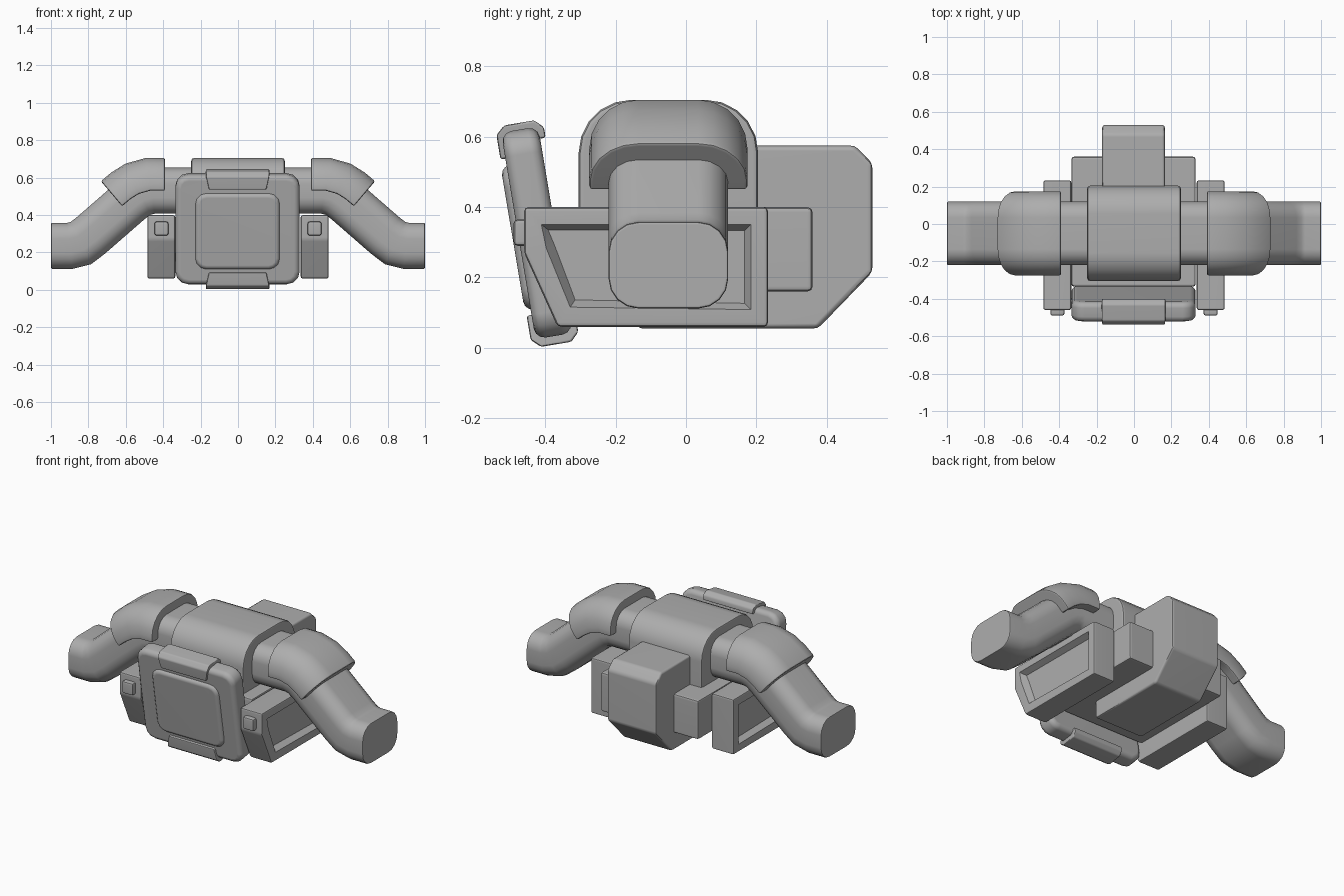
import bpy, bmesh, math
from mathutils import Vector, Matrix

if "Cube" in bpy.data.objects:
    bpy.data.objects.remove(bpy.data.objects["Cube"])

GREY = (0.42, 0.42, 0.42, 1)
mat = bpy.data.materials.new("plain grey")
mat.use_nodes = True
mat.diffuse_color = GREY
mat.node_tree.nodes["Principled BSDF"].inputs["Base Color"].default_value = GREY


def finish(name, bm, bevel=0.0, segments=2, angle=40, panel=None, matrix=None):
    """Bevel hard edges, optionally recess a side panel, and make the object."""
    bmesh.ops.recalc_face_normals(bm, faces=bm.faces)
    if bevel:
        hard = [e for e in bm.edges if e.calc_face_angle(0) > math.radians(angle)]
        bmesh.ops.bevel(bm, geom=hard, offset=bevel, segments=segments,
                        profile=0.5, affect='EDGES', clamp_overlap=True)
    if panel:
        face = max((f for f in bm.faces if f.normal.x * panel > 0.99),
                   key=lambda f: f.calc_area())
        bmesh.ops.inset_individual(bm, faces=[face], thickness=0.052)
        bmesh.ops.inset_individual(bm, faces=[face], thickness=0.025, depth=-0.035)
    if matrix:
        bm.transform(matrix)
    mesh = bpy.data.meshes.new(name)
    bm.to_mesh(mesh)
    bm.free()
    mesh.materials.append(mat)
    ob = bpy.data.objects.new(name, mesh)
    bpy.context.collection.objects.link(ob)
    bpy.ops.object.select_all(action='DESELECT')
    ob.select_set(True)
    bpy.context.view_layer.objects.active = ob
    bpy.ops.object.shade_smooth_by_angle(angle=math.radians(38))
    ob.modifiers.new("even shading", 'WEIGHTED_NORMAL').keep_sharp = True
    return ob


def loft(rings):
    """Join rings of points into a closed solid."""
    bm = bmesh.new()
    vs = [[bm.verts.new(p) for p in ring] for ring in rings]
    n = len(vs[0])
    for a, b in zip(vs, vs[1:]):
        for i in range(n):
            j = (i + 1) % n
            bm.faces.new((a[i], a[j], b[j], b[i]))
    bm.faces.new(vs[0])
    bm.faces.new(vs[-1][::-1])
    return bm


def prism_x(pts, x0, x1):
    return loft([[(x, y, z) for y, z in pts] for x in (x0, x1)])


def prism_y(pts, y0, y1):
    return loft([[(x, y, z) for x, z in pts] for y in (y0, y1)])


def rounded(x0, x1, z0, z1, top, bottom, steps=4):
    """Rectangle outline with separate corner radii above and below."""
    pts = []
    for cx, cz, r, start in ((x1 - top, z1 - top, top, 0), (x0 + top, z1 - top, top, 90),
                             (x0 + bottom, z0 + bottom, bottom, 180),
                             (x1 - bottom, z0 + bottom, bottom, 270)):
        if r == 0:
            pts.append((cx, cz))
            continue
        for k in range(steps + 1):
            a = math.radians(start + 90 * k / steps)
            pts.append((cx + r * math.cos(a), cz + r * math.sin(a)))
    return pts


def sweep(path, section):
    """Carry a (y, offset) section along an x-z path with mitred bends."""
    path = [Vector(p) for p in path]
    rings = []
    for i, p in enumerate(path):
        d0 = (p - path[max(i - 1, 0)]).normalized()
        d1 = (path[min(i + 1, len(path) - 1)] - p).normalized()
        t = (d0 + d1).normalized()
        stretch = 1 / max(t.dot(d1), t.dot(d0))
        up = Vector((-t.y, t.x)) * stretch
        if up.y < 0:
            up = -up
        rings.append([(p.x + up.x * n, y, p.y + up.y * n) for y, n in section])
    return loft(rings)


def box(name, x0, x1, y0, y1, z0, z1, bevel):
    return finish(name, prism_x([(y0, z0), (y1, z0), (y1, z1), (y0, z1)], x0, x1), bevel)


# Bent arms running through the body as one tube
half = [(1, .235), (.9, .235), (.84, .25), (.79, .288), (.575, .475), (.52, .515), (.46, .53)]
arm_path = half + [(-x, z) for x, z in reversed(half)]
finish("arms", sweep(arm_path, rounded(-.22, .12, -.123, .123, .085, .085)), .008, 2, 60)

# Shoulder pads draped over the upper bends
pad_path = [(.39, .53), (.47, .53), (.53, .513), (.575, .485), (.62, .447)]
for s, side in ((1, "left"), (-1, "right")):
    finish(side + "_shoulder_pad",
           sweep([(x * s, z) for x, z in pad_path], rounded(-.275, .175, 0, .175, .14, 0, 5)),
           .01, 2, 60)

# Central collar, inner body and backpack
finish("collar", prism_x(rounded(-.305, .205, .3, .705, .15, 0, 5), -.25, .25), .015, 2, 60)
box("inner_body", -.335, .33, -.335, .36, .16, .4, .015)
pack = [(-.14, .055), (.375, .055), (.53, .215), (.53, .525), (.48, .575), (-.14, .575)]
finish("backpack", prism_x(pack, -.17, .165), .015, 2, 35)

# Side pouches with recessed panels and front buttons
pouch = [(-.46, .4), (.233, .4), (.233, .06), (-.365, .06), (-.46, .27)]
for s, side in ((1, "left"), (-1, "right")):
    finish(side + "_pouch", prism_x(pouch, s * .335, s * .485), .012, 2, 20, panel=s)
    box(side + "_button", s * .372, s * .447, -.49, -.44, .29, .365, .012)

# Tilted front plate with raised centre and edge clips
tilt = Matrix.Translation((0, -.42, .325)) @ Matrix.Rotation(math.radians(9.5), 4, 'X')
finish("front_plate", prism_y(rounded(-.335, .33, -.295, .3, .07, .07, 3), -.057, .05),
       .03, 3, 60, matrix=tilt)
finish("plate_centre", prism_y(rounded(-.23, .225, -.21, .205, .06, .06, 3), -.074, 0),
       .025, 3, 60, matrix=tilt)

clip = [(-.071, .225), (-.071, .295), (-.045, .319), (.042, .319), (.066, .295), (.066, .265),
        (0, .265), (0, .225)]
for s, place in ((1, "top"), (-1, "bottom")):
    bm = prism_x([(y, z * s) for y, z in clip], -.172, .168)
    for v in bm.verts:
        if abs(v.co.z) < .25:
            v.co.x *= .9
    finish(place + "_clip", bm, .007, 2, 35, matrix=tilt)
